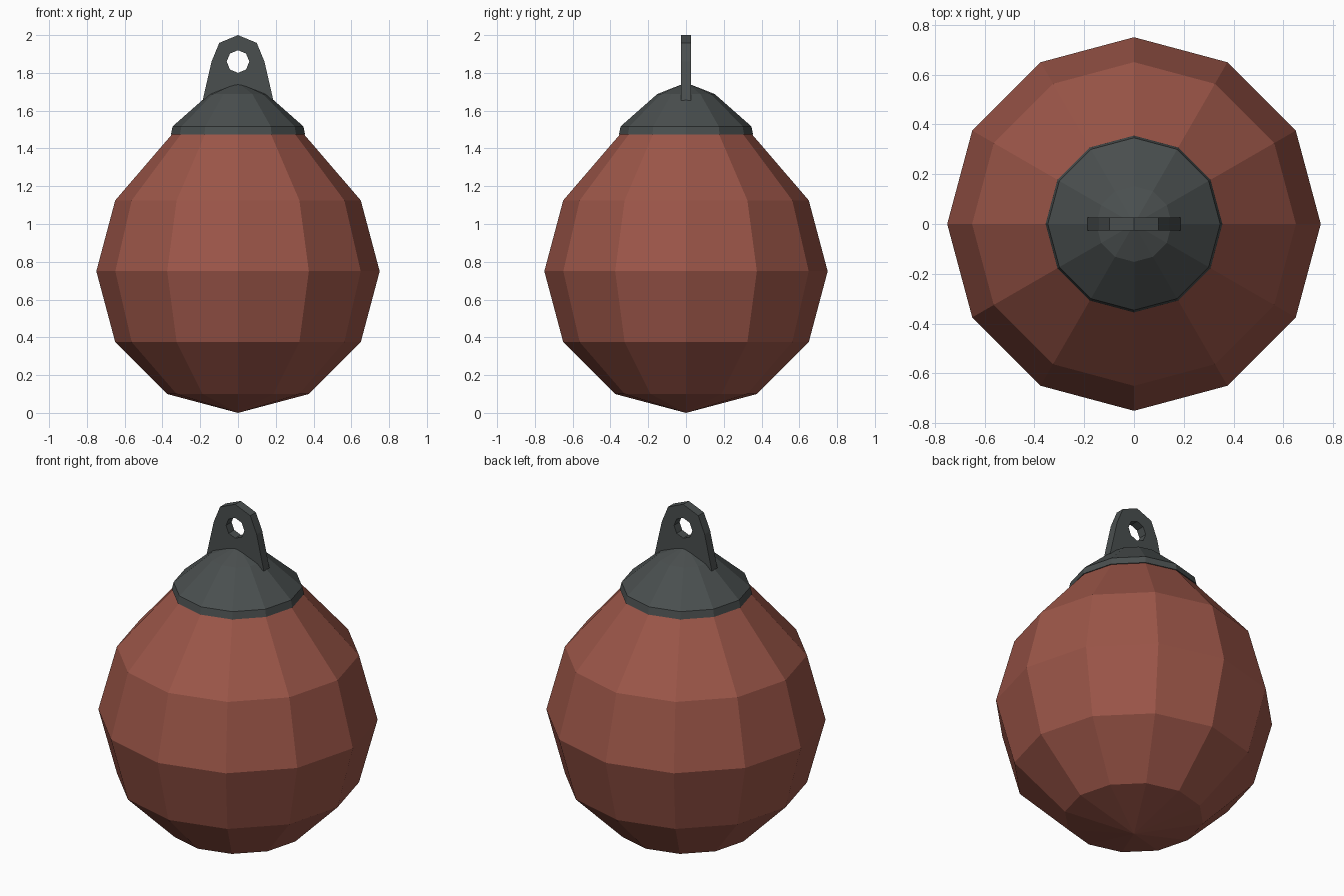
import bpy, bmesh, math

if "Cube" in bpy.data.objects:
    bpy.data.objects.remove(bpy.data.objects["Cube"])

SIDES = 12


def material(name, rgb):
    m = bpy.data.materials.new(name)
    m.diffuse_color = (*rgb, 1)
    m.use_nodes = True
    m.node_tree.nodes["Principled BSDF"].inputs["Base Color"].default_value = m.diffuse_color
    return m


def make_object(name, bm, mat):
    bmesh.ops.recalc_face_normals(bm, faces=bm.faces)
    mesh = bpy.data.meshes.new(name)
    bm.to_mesh(mesh)
    bm.free()
    mesh.materials.append(mat)
    obj = bpy.data.objects.new(name, mesh)
    bpy.context.collection.objects.link(obj)
    return obj


def lathe(name, profile, mat):
    """Spin an (r, z) profile around z; r = 0 ends close to a point."""
    bm = bmesh.new()
    verts = [bm.verts.new((r, 0, z)) for r, z in profile]
    edges = [bm.edges.new(p) for p in zip(verts, verts[1:])]
    bmesh.ops.spin(bm, geom=verts + edges, cent=(0, 0, 0), axis=(0, 0, 1),
                   angle=2 * math.pi, steps=SIDES, use_merge=True)
    bmesh.ops.remove_doubles(bm, verts=bm.verts, dist=1e-4)
    return make_object(name, bm, mat)


def plate_with_hole(name, outline, hole, half_thick, mat):
    """Flat plate in the xz plane, extruded along y."""
    bm = bmesh.new()
    edges = []
    for loop in (outline, hole):
        vs = [bm.verts.new((x, -half_thick, z)) for x, z in loop]
        edges += [bm.edges.new((a, b)) for a, b in zip(vs, vs[1:] + vs[:1])]
    bmesh.ops.triangle_fill(bm, edges=edges, use_beauty=True)
    ext = bmesh.ops.extrude_face_region(bm, geom=bm.faces[:], use_keep_orig=True)
    moved = [g for g in ext["geom"] if isinstance(g, bmesh.types.BMVert)]
    bmesh.ops.translate(bm, verts=moved, vec=(0, 2 * half_thick, 0))
    return make_object(name, bm, mat)


def arc(radius, zc, start, end, n):
    angles = [math.radians(start + (end - start) * i / n) for i in range(n + 1)]
    return [(radius * math.cos(a), zc + radius * math.sin(a)) for a in angles]


red = material("faded red", (0.33, 0.092, 0.065))
grey = material("dark grey", (0.068, 0.078, 0.078))

# Float body: sphere below, tapering to the neck
lathe("float_body", [(0, 0), (0.375, 0.10), (0.65, 0.375), (0.75, 0.75),
                     (0.65, 1.125), (0.345, 1.48), (0, 1.5)], red)

# Cap with a short rim
lathe("cap", [(0, 1.475), (0.355, 1.475), (0.346, 1.517),
              (0.152, 1.688), (0, 1.748)], grey)

# Lifting eye with octagonal hole
outline = [(-0.187, 1.655), (0.187, 1.655)] + arc(0.14, 1.86, 0, 180, 4)
plate_with_hole("lifting_eye", outline, arc(0.06, 1.86, 0, 315, 7), 0.026, grey)
